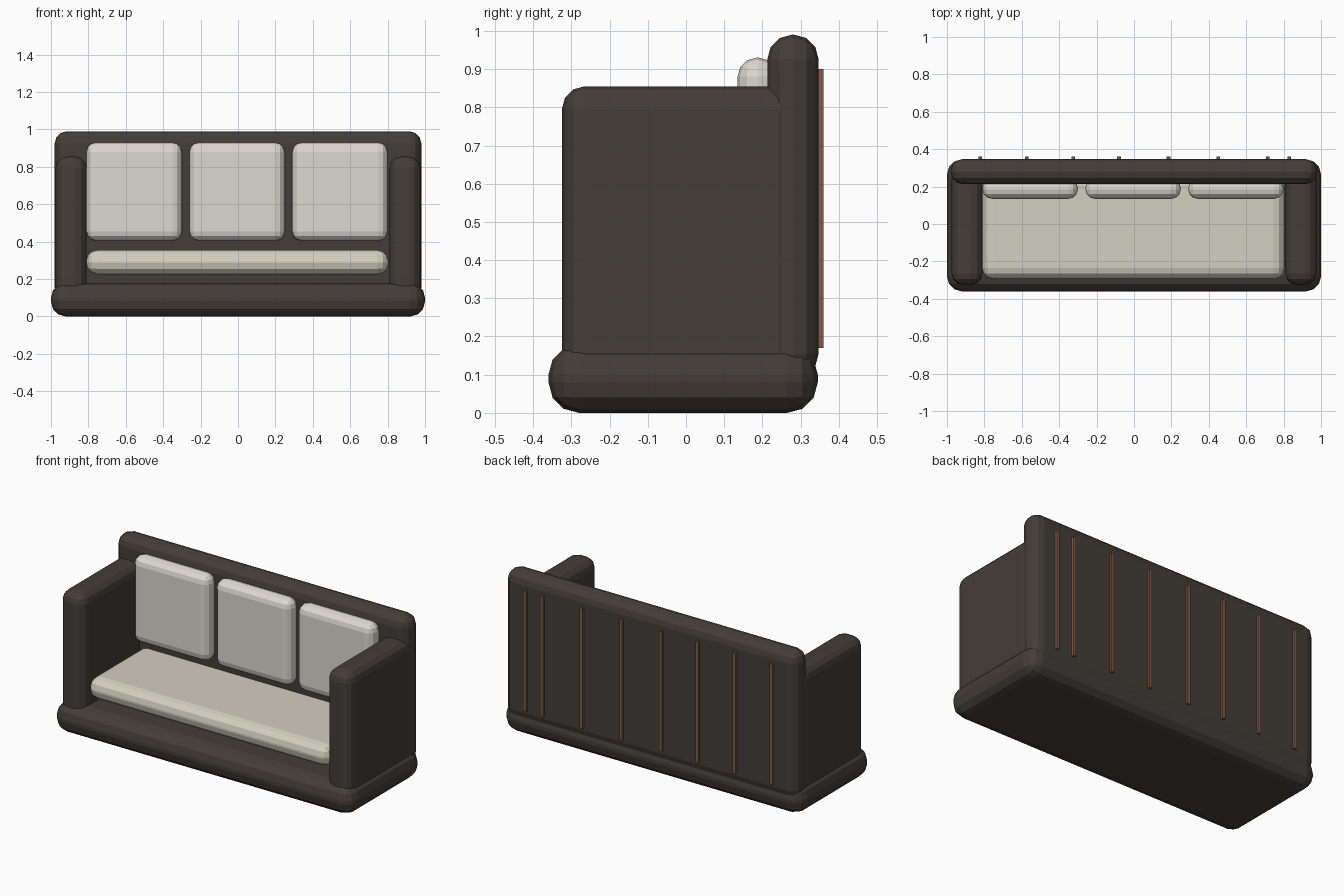
import bpy
import bmesh

if "Cube" in bpy.data.objects:
    bpy.data.objects.remove(bpy.data.objects["Cube"])


def make_mat(name, rgb):
    m = bpy.data.materials.new(name)
    m.diffuse_color = (*rgb, 1)
    m.use_nodes = True
    m.node_tree.nodes["Principled BSDF"].inputs["Base Color"].default_value = m.diffuse_color
    return m


DARK = make_mat("dark_upholstery", (0.058, 0.047, 0.040))
CREAM = make_mat("cream_fabric", (0.72, 0.69, 0.63))
SEAT = make_mat("seat_fabric", (0.65, 0.62, 0.53))
WOOD = make_mat("wood", (0.20, 0.105, 0.065))


def block(name, x, y, z, mat, radius=0.0):
    """Box spanning the given (min, max) ranges, with edges rounded in flat facets."""
    bm = bmesh.new()
    bmesh.ops.create_cube(bm, size=1)
    for v in bm.verts:
        for i, (lo, hi) in enumerate((x, y, z)):
            v.co[i] = hi if v.co[i] > 0 else lo
    if radius:
        bmesh.ops.bevel(bm, geom=bm.edges[:], offset=radius, segments=3,
                        profile=0.5, affect='EDGES', clamp_overlap=True)
    mesh = bpy.data.meshes.new(name)
    bm.to_mesh(mesh)
    bm.free()
    mesh.materials.append(mat)
    ob = bpy.data.objects.new(name, mesh)
    bpy.context.collection.objects.link(ob)
    return ob


# Padded frame: base, back and two arms
block("base", (-1, 1), (-0.36, 0.345), (0, 0.18), DARK, 0.08)
block("back", (-0.98, 0.98), (0.213, 0.347), (0.09, 0.99), DARK, 0.064)
block("arm_left", (-0.975, -0.81), (-0.325, 0.305), (0.09, 0.855), DARK, 0.06)
block("arm_right", (0.81, 0.975), (-0.325, 0.305), (0.09, 0.855), DARK, 0.06)

# Long seat cushion
block("seat_cushion", (-0.812, 0.805), (-0.295, 0.27), (0.225, 0.355), SEAT, 0.06)

# Three back cushions
for i in range(3):
    x0 = -0.81 + i * 0.55
    block(f"back_cushion_{i + 1}", (x0, x0 + 0.51), (0.135, 0.24),
          (0.405, 0.93), CREAM, 0.05)

# Thin vertical slats on the rear face
for i, x in enumerate((0.83, 0.715, 0.45, 0.185, -0.08, -0.325, -0.573, -0.822)):
    block(f"rear_slat_{i + 1}", (x - 0.01, x + 0.01), (0.335, 0.36),
          (0.17, 0.90), WOOD)
